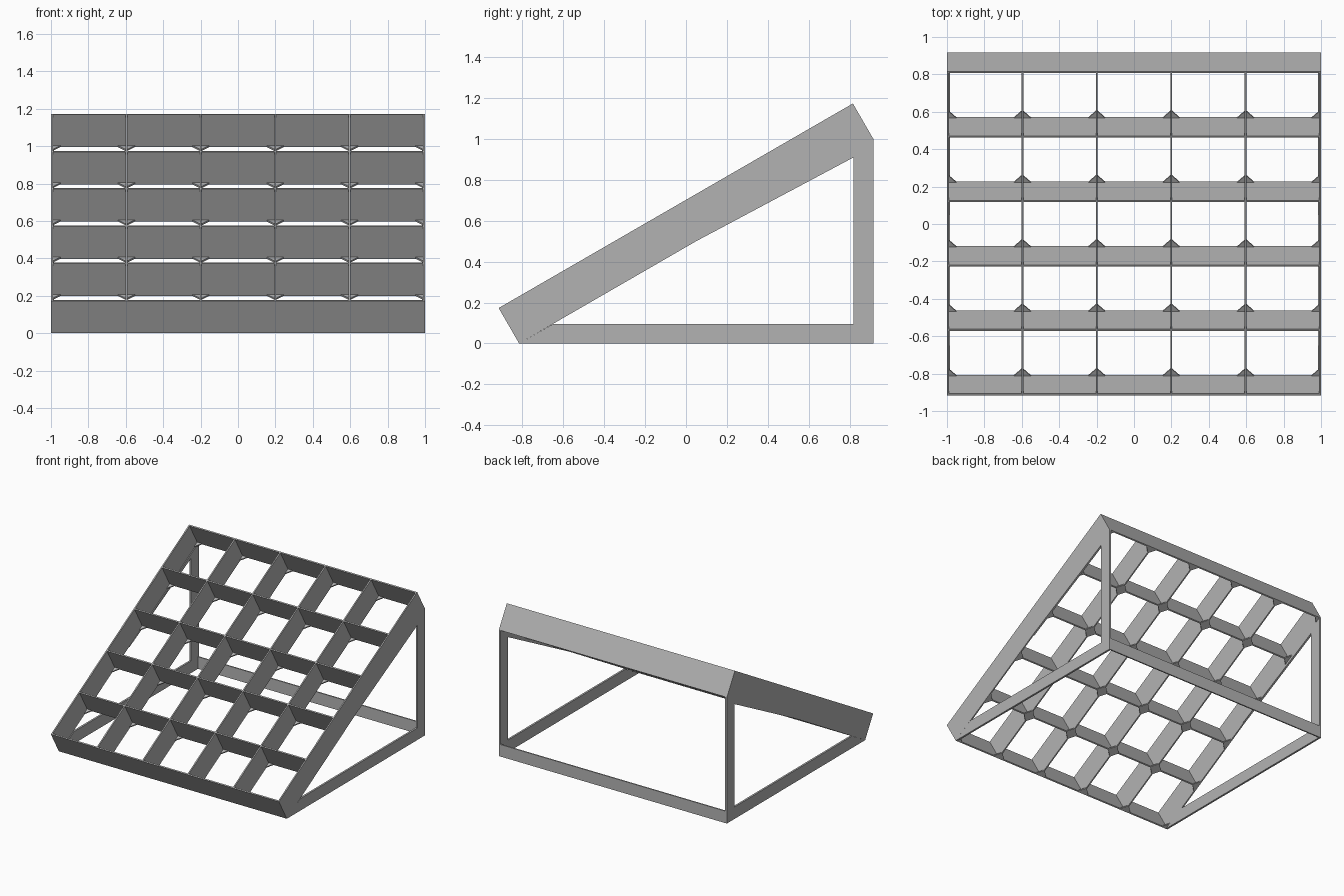
import bpy, bmesh, math
from mathutils import Matrix, Vector

if "Cube" in bpy.data.objects:
    bpy.data.objects.remove(bpy.data.objects["Cube"])

T = 0.01              # board thickness
D = 0.2               # board depth
L = 2.0               # grid side length
N = 6                 # boards in each direction
G = 0.05              # gusset half size
STEP = (L - T) / (N - 1)
ANG = math.radians(30)

gray = bpy.data.materials.new("gray")
gray.diffuse_color = (0.45, 0.45, 0.45, 1)
gray.use_nodes = True
gray.node_tree.nodes["Principled BSDF"].inputs["Base Color"].default_value = gray.diffuse_color

# Grid frame: local x across, local y up the slope, local z out of the top face
y0 = -(L * math.cos(ANG) + D * math.sin(ANG)) / 2
TILT = Matrix.Translation((0, y0, D * math.cos(ANG))) @ Matrix.Rotation(ANG, 4, 'X')


def prism(name, base, offset, matrix=Matrix()):
    """Extrude a flat outline by an offset vector."""
    bm = bmesh.new()
    face = bm.faces.new([bm.verts.new(p) for p in base])
    ext = bmesh.ops.extrude_face_region(bm, geom=[face])
    verts = [v for v in ext["geom"] if isinstance(v, bmesh.types.BMVert)]
    bmesh.ops.translate(bm, verts=verts, vec=Vector(offset))
    bmesh.ops.recalc_face_normals(bm, faces=bm.faces)
    bm.transform(matrix)
    mesh = bpy.data.meshes.new(name)
    bm.to_mesh(mesh)
    bm.free()
    mesh.materials.append(gray)
    obj = bpy.data.objects.new(name, mesh)
    bpy.context.collection.objects.link(obj)
    return obj


def box(name, lo, hi, matrix=Matrix()):
    base = [(lo[0], lo[1], lo[2]), (hi[0], lo[1], lo[2]),
            (hi[0], hi[1], lo[2]), (lo[0], hi[1], lo[2])]
    return prism(name, base, (0, 0, hi[2] - lo[2]), matrix)


# Crossing boards of the sloped grid
for i in range(N):
    p = i * STEP
    box("cross_board", (-1, p, -D), (1, p + T, 0), TILT)
    box("slope_board", (p - 1, 0, -D), (p - 1 + T, L, 0), TILT)

# Diamond gussets under each crossing, clipped at the grid border
for i in range(N):
    for j in range(N):
        cx, cy = -1 + T / 2 + i * STEP, T / 2 + j * STEP
        l = 0 if i == 0 else G
        r = 0 if i == N - 1 else G
        d = 0 if j == 0 else G
        u = 0 if j == N - 1 else G
        pts = [(cx - l, cy), (cx, cy - d), (cx + r, cy), (cx, cy + u)]
        prism("gusset", [(x, y, -D) for x, y in pts], (0, 0, T), TILT)

# Side frames: floor bar, rear post and tapered brace under the slope
yb = -y0
bottom_y = y0 + D * math.sin(ANG)
outline = [(bottom_y, 0), (yb, 0), (yb, 1.0), (0.05, 0.5),
           (0.82, 0.91), (0.82, 0.095), (-0.65, 0.095)]
for s in (-1, 1):
    prism("side_frame", [(s, y, z) for y, z in outline], (-s * 0.015, 0, 0))

# Rear floor rail
box("rear_rail", (-1, yb - T, 0), (1, yb, 0.095))
